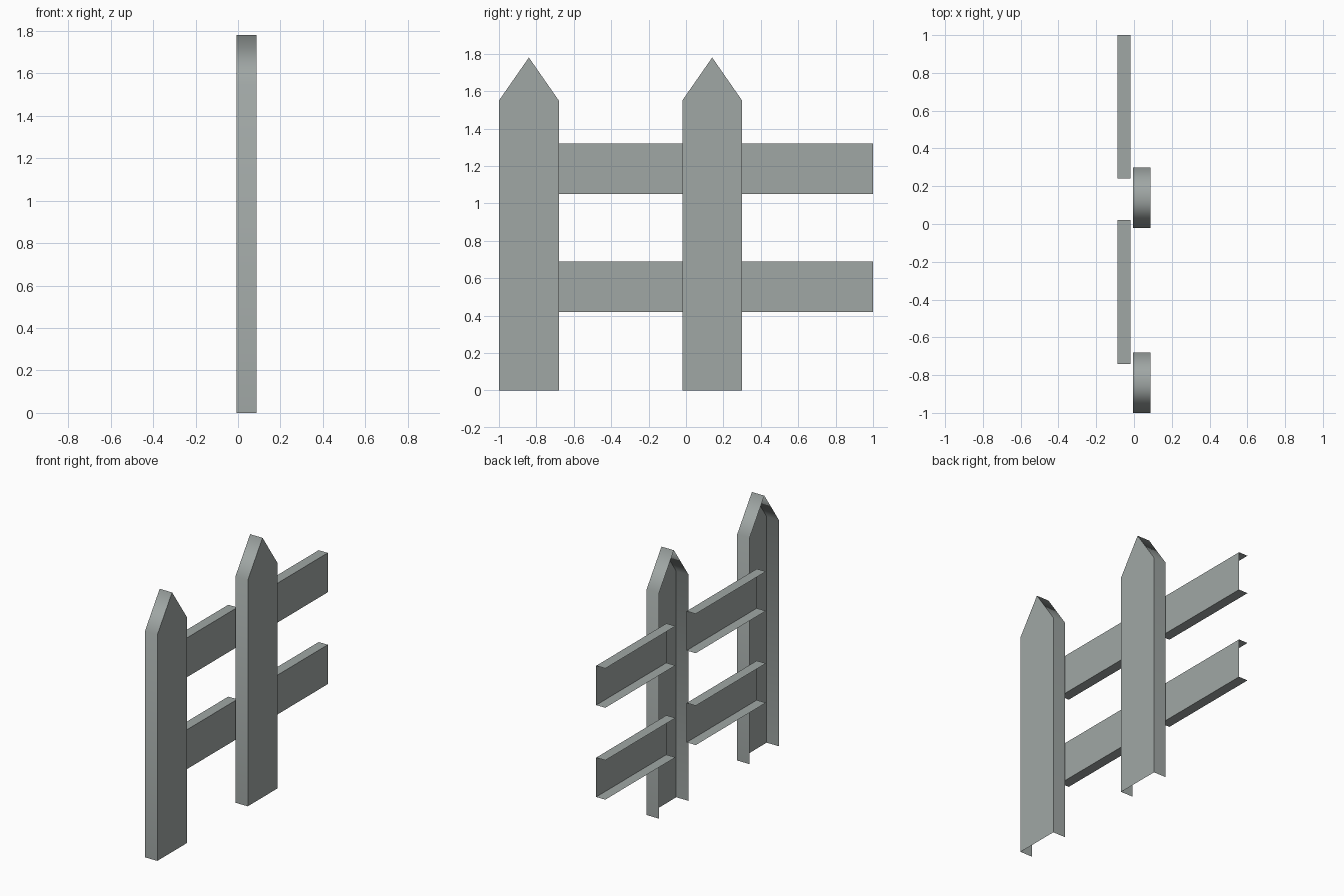
import bpy, bmesh

if "Cube" in bpy.data.objects:
    bpy.data.objects.remove(bpy.data.objects["Cube"])

# One weathered grey paint for the whole fence
grey = bpy.data.materials.new("weathered grey")
grey.diffuse_color = (0.352, 0.386, 0.376, 1.0)
grey.use_nodes = True
grey.node_tree.nodes["Principled BSDF"].inputs["Base Color"].default_value = grey.diffuse_color


def shell(name, profile, x_face, x_back, closed_rim, cap, smooth):
    """Open-backed shell: a flat face at x_face plus a rim running back to x_back.
    profile is a counter-clockwise (y, z) outline seen from +x;
    closed_rim lists the outline edges that get a rim."""
    bm = bmesh.new()
    face = [bm.verts.new((x_face, y, z)) for y, z in profile]
    back = {}
    n = len(profile)
    cap_face = bm.faces.new(face)
    for i in closed_rim:
        j = (i + 1) % n
        for k in (i, j):
            if k not in back:
                back[k] = bm.verts.new((x_back, *profile[k]))
        rim = bm.faces.new((face[j], face[i], back[i], back[j]))
        rim.smooth = smooth
    # keep the border of the flat face crisp
    for e in cap_face.edges:
        e.smooth = False
    mesh = bpy.data.meshes.new(name)
    bm.to_mesh(mesh)
    bm.free()
    mesh.materials.append(grey)
    obj = bpy.data.objects.new(name, mesh)
    bpy.context.collection.objects.link(obj)
    return obj


# Pickets: pointed boards, open at the back and the bottom
for i, y0 in enumerate((-1.0, -0.02)):
    w = 0.32
    outline = [(y0, 0), (y0 + w, 0), (y0 + w, 1.55), (y0 + w / 2, 1.78), (y0, 1.55)]
    shell(f"picket_{i + 1}", outline, 0.088, -0.006, (1, 2, 3, 4), True, True)

# Rails: channels with top and bottom flanges, open at the back and the ends
for i, (y0, y1) in enumerate(((-0.74, 0.02), (0.24, 1.0))):
    for level, z0 in (("lower", 0.42), ("upper", 1.05)):
        z1 = z0 + 0.27
        outline = [(y0, z0), (y1, z0), (y1, z1), (y0, z1)]
        shell(f"{level}_rail_{i + 1}", outline, -0.019, -0.088, (0, 2), True, False)
